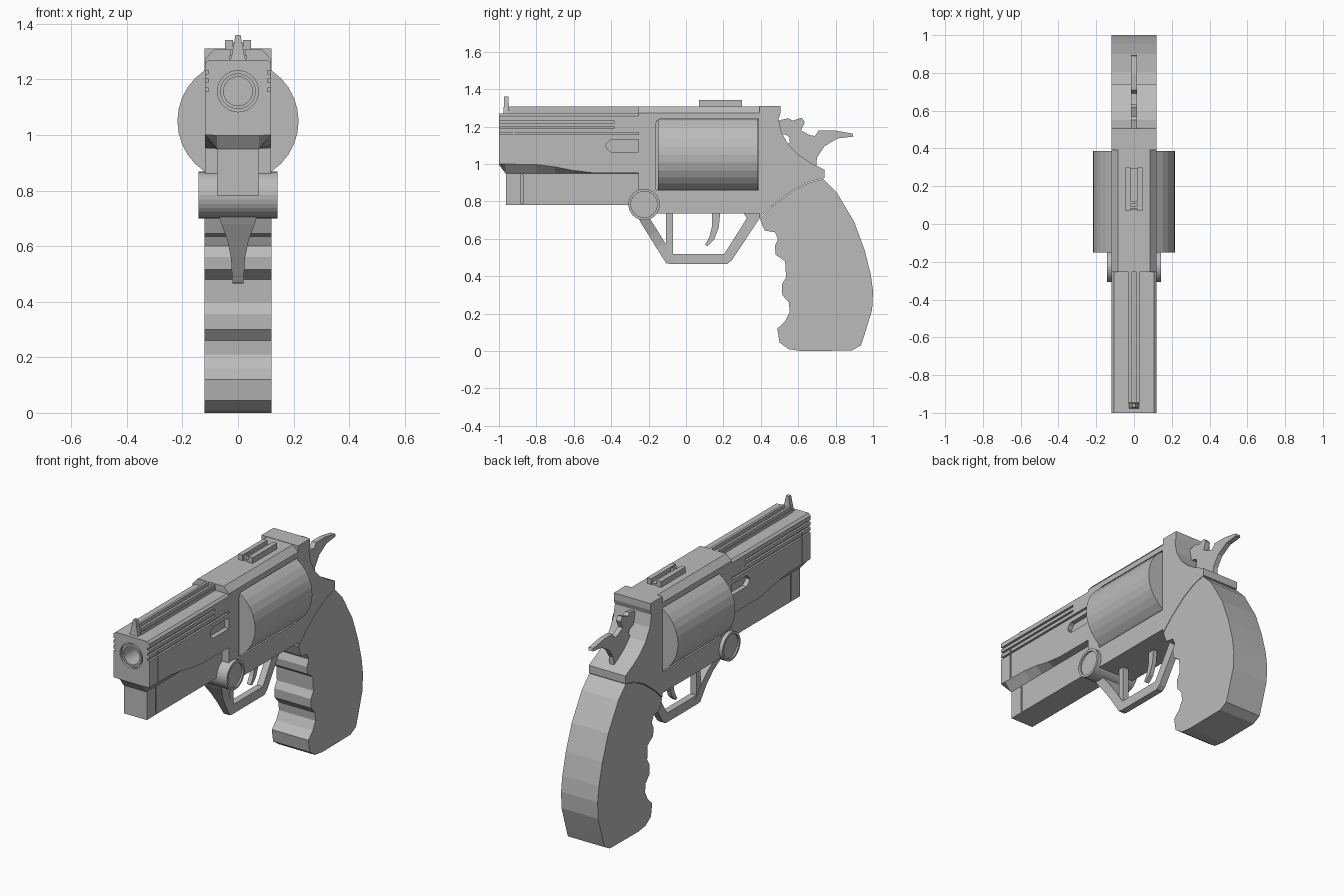
import bpy, bmesh, math
from mathutils import Matrix

if "Cube" in bpy.data.objects:
    bpy.data.objects.remove(bpy.data.objects["Cube"])

steel = bpy.data.materials.new("grey steel")
steel.diffuse_color = (0.5, 0.5, 0.5, 1)
steel.use_nodes = True
steel.node_tree.nodes["Principled BSDF"].inputs["Base Color"].default_value = steel.diffuse_color


def finish(name, bm):
    bmesh.ops.recalc_face_normals(bm, faces=bm.faces)
    me = bpy.data.meshes.new(name)
    bm.to_mesh(me)
    bm.free()
    me.materials.append(steel)
    ob = bpy.data.objects.new(name, me)
    bpy.context.collection.objects.link(ob)
    return ob


def loft(name, rings):
    """Skin a list of equal-length rings of 3D points and cap both ends."""
    bm = bmesh.new()
    vs = [[bm.verts.new(p) for p in r] for r in rings]
    n = len(vs[0])
    for a, b in zip(vs, vs[1:]):
        for i in range(n):
            bm.faces.new((a[i], a[(i + 1) % n], b[(i + 1) % n], b[i]))
    bm.faces.new(vs[0])
    bm.faces.new(vs[-1])
    return finish(name, bm)


def plate(name, pts, x0, x1):
    """Side profile (y, z) extruded across x."""
    return loft(name, [[(x, y, z) for y, z in pts] for x in (x0, x1)])


def box(name, x0, x1, y0, y1, z0, z1):
    return plate(name, [(y0, z0), (y1, z0), (y1, z1), (y0, z1)], x0, x1)


def cyl(name, axis, a, b, c, r, lo, hi, n=32):
    """Cylinder along x or y; (a, c) is the centre in the remaining plane."""
    rot = Matrix.Rotation(math.pi / 2, 4, 'Y' if axis == 'x' else 'X')
    mid = (lo + hi) / 2
    loc = (mid, b, c) if axis == 'x' else (a, mid, c)
    bm = bmesh.new()
    bmesh.ops.create_cone(bm, cap_ends=True, segments=n, radius1=r, radius2=r,
                          depth=hi - lo, matrix=Matrix.Translation(loc) @ rot)
    return finish(name, bm)


def cut(ob, cutters):
    for c in cutters:
        m = ob.modifiers.new("cut", 'BOOLEAN')
        m.operation, m.solver, m.object = 'DIFFERENCE', 'EXACT', c
        c.hide_render = True
        c.hide_viewport = True


def both(fn, lo, hi):
    """Make a part on the right side and its mirror on the left."""
    return [fn(lo, hi), fn(-hi, -lo)]


# barrel shroud: chamfered underside that fades out towards the frame
rings = []
for y, edge, bot in [(-1, 1.0, 0.998), (-.965, 1.0, .95), (-.8, .997, .95), (-.7, .985, .95),
                     (-.6, .965, .95), (-.5, .953, .95), (-.2, .952, .95)]:
    half = [(.105, 1.27), (.118, 1.258), (.118, edge), (.075, bot)]
    rings.append([(x, y, z) for x, z in half] + [(-x, y, z) for x, z in reversed(half)])
barrel = loft("barrel", rings)
cutters = [cyl("muzzle_recess_cutter", 'y', 0, 0, 1.157, .074, -1.1, -.985),
           cyl("bore_cutter", 'y', 0, 0, 1.157, .052, -1.1, -.7)]
for z, end in ((1.226, -.385), (1.195, -.385), (1.163, -.255)):
    cutters += both(lambda a, b: box("groove_cutter", a, b, -1.1, end, z - .006, z + .006), .106, .2)
cutters += both(lambda a, b: box("seam_cutter", a, b, -.925, -.917, 1.006, 1.185), .11, .2)
slot = [(-.2, 1.065), (-.40, 1.065), (-.42, 1.08), (-.43, 1.097), (-.42, 1.115), (-.40, 1.13), (-.2, 1.13)]
cutters += both(lambda a, b: plate("slot_cutter", slot, a, b), .09, .2)
cut(barrel, cutters)

# muzzle ring inside the recess
ring = cyl("muzzle_ring", 'y', 0, 0, 1.157, .064, -.998, -.9)
cut(ring, [cyl("ring_bore_cutter", 'y', 0, 0, 1.157, .052, -1.1, -.7)])

# underlug with a seam groove
lug = box("underlug", -.075, .075, -.962, -.2, .782, .96)
cut(lug, both(lambda a, b: box("lug_seam_cutter", a, b, -.882, -.872, .79, .945), .066, .1))

# top rib and front sight
box("top_rib", -.03, .03, -.955, -.2, 1.26, 1.288)
for s in (1, -1):
    box("rib_rail", min(s * .014, s * .028), max(s * .014, s * .028), -.945, -.2, 1.28, 1.307)
loft("front_sight", [[(-w, y0, z), (w, y0, z), (w, y1, z), (-w, y1, z)]
                     for w, y0, y1, z in ((.03, -.978, -.935, 1.26), (.022, -.975, -.945, 1.29),
                                          (.009, -.972, -.95, 1.36))])

# frame: chamfered front section with shallow cylinder windows
fsec = [(.085, 1.308), (.119, 1.272), (.119, .735)]
frame = loft("frame", [[(x, y, z) for x, z in fsec] + [(-x, y, z) for x, z in reversed(fsec)]
                       for y in (-.255, .392)])
window = [(-.16, .86), (.388, .86), (.388, 1.24), (-.14, 1.24), (-.155, 1.232), (-.16, 1.215)]
cut(frame, both(lambda a, b: plate("window_cutter", window, a, b), .09, .2))

# rear frame with a concave back
plate("rear_frame", [(.392, 1.31), (.505, 1.31), (.505, 1.27), (.495, 1.24), (.51, 1.17), (.55, 1.10),
                     (.60, 1.05), (.66, 1.01), (.74, .97), (.74, .925), (.66, .905), (.57, .86),
                     (.47, .785), (.392, .712)], -.12, .12)

# cylinder and crane pivot
cyl("cylinder", 'y', 0, 0, 1.05, .218, -.15, .386)
pivot = cyl("pivot", 'x', 0, -.224, .784, .084, -.142, .142)
cut(pivot, both(lambda a, b: cyl("pivot_cutter", 'x', 0, -.224, .784, .07, a, b), .132, .2))

# rear sight: two rails on a base with cross notches
for s in (1, -1):
    box("rear_sight_rail", min(s * .018, s * .046), max(s * .018, s * .046), .07, .30, 1.30, 1.342)
box("rear_sight_base", -.03, .03, .075, .295, 1.30, 1.318)
for y in (.08, .105):
    box("rear_sight_bar", -.03, .03, y, y + .015, 1.30, 1.335)

# grip with finger grooves
plate("grip", [(.395, .708), (.47, .781), (.57, .856), (.66, .901), (.735, .92), (.805, .85), (.90, .69),
               (.955, .54), (.988, .41), (1.0, .32), (.995, .22), (.955, .09), (.935, .03), (.885, .003),
               (.62, 0), (.55, .01), (.50, .045), (.488, .12), (.53, .16), (.555, .21), (.55, .26),
               (.515, .30), (.512, .355), (.535, .395), (.53, .48), (.48, .515), (.475, .56), (.492, .60),
               (.475, .635), (.42, .645)], -.12, .12)

# hammer
plate("hammer", [(.50, 1.235), (.55, 1.245), (.57, 1.232), (.618, 1.248), (.635, 1.225), (.615, 1.18),
                 (.66, 1.155), (.69, 1.15), (.71, 1.18), (.79, 1.18), (.89, 1.163), (.895, 1.147),
                 (.81, 1.137), (.74, 1.095), (.70, 1.035), (.695, .97), (.55, 1.03), (.53, 1.10),
                 (.555, 1.115), (.553, 1.145), (.53, 1.158), (.50, 1.155)], -.015, .015)

# trigger
plate("trigger", [(.14, .76), (.14, .67), (.125, .61), (.102, .568), (.113, .56), (.15, .595),
                  (.175, .66), (.185, .76)], -.013, .013)

# trigger guard: flared front strut, post, and bow
loft("guard_front", [[(-w, y, z), (w, y, z), (w, y + .05, z + .02), (-w, y + .05, z + .02)]
                     for w, y, z in ((.075, -.265, .73), (.06, -.238, .68), (.038, -.20, .62),
                                     (.025, -.16, .555), (.02, -.105, .468))])
box("guard_post", -.02, .02, -.107, -.07, .50, .75)
plate("guard_bow", [(-.12, .49), (-.09, .465), (.22, .465), (.245, .485), (.40, .72), (.40, .75), (.30, .75),
                    (.325, .71), (.205, .52), (-.08, .52)], -.02, .02)
